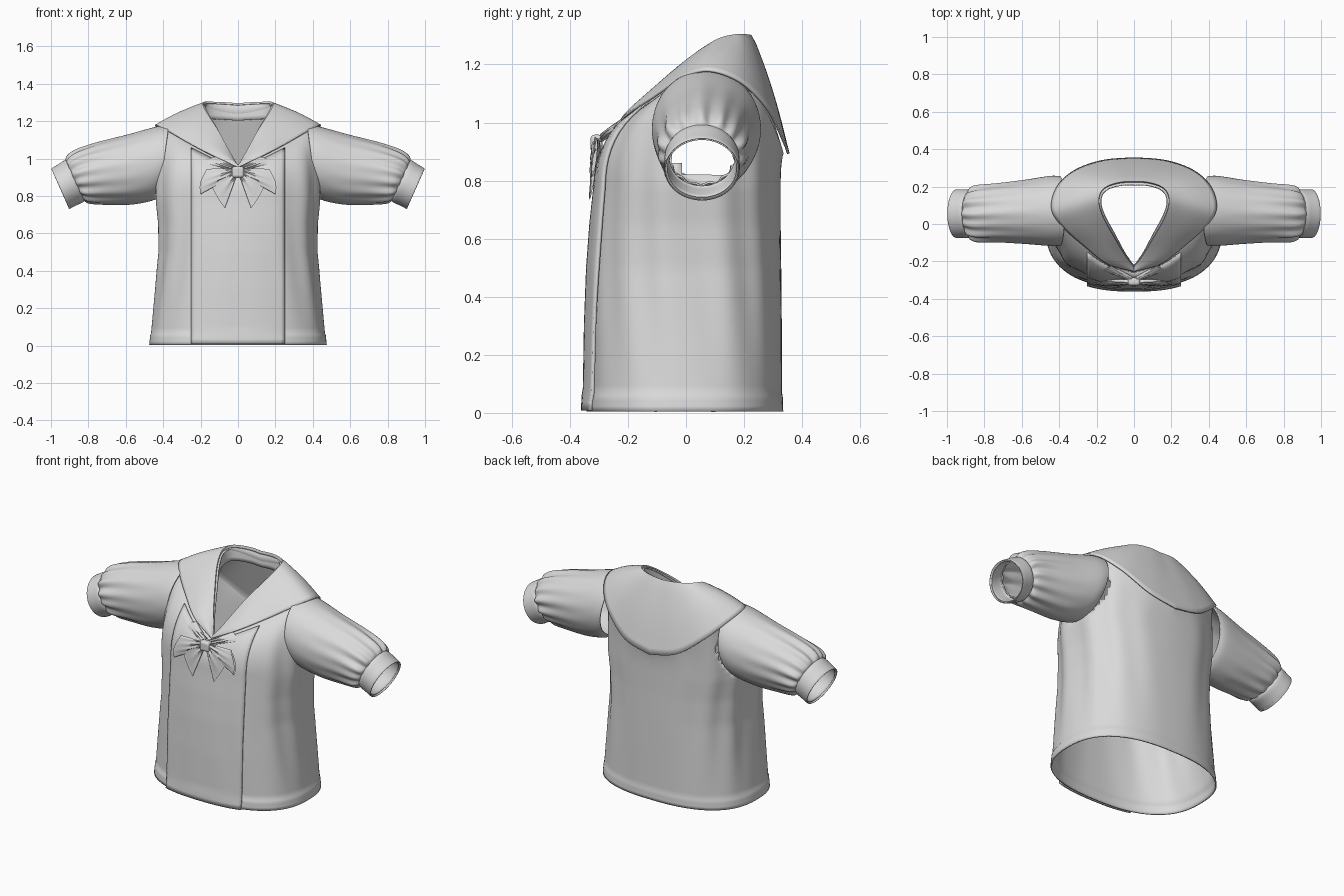
import bpy, bmesh, math
from mathutils import Vector
from mathutils.bvhtree import BVHTree

if "Cube" in bpy.data.objects:
    bpy.data.objects.remove(bpy.data.objects["Cube"])

cloth = bpy.data.materials.new("grey cloth")
cloth.diffuse_color = (0.7, 0.7, 0.7, 1)
cloth.use_nodes = True
cloth.node_tree.nodes["Principled BSDF"].inputs["Base Color"].default_value = cloth.diffuse_color


def make(name, rows, closed=False, thick=0.008, offset=-1, drop=None):
    """Skin a list of point rows, give it cloth thickness and smooth shading."""
    bm = bmesh.new()
    vs = [[bm.verts.new(p) for p in r] for r in rows]
    n = len(rows[0])
    for a, b in zip(vs, vs[1:]):
        for j in range(n if closed else n - 1):
            k = (j + 1) % n
            f = (a[j], a[k], b[k], b[j])
            c = sum((v.co for v in f), Vector()) / 4
            if not (drop and drop(c)):
                bm.faces.new(f)
    bmesh.ops.delete(bm, geom=[v for v in bm.verts if not v.link_faces], context='VERTS')
    bmesh.ops.recalc_face_normals(bm, faces=bm.faces[:])
    me = bpy.data.meshes.new(name)
    bm.to_mesh(me)
    bm.free()
    me.materials.append(cloth)
    ob = bpy.data.objects.new(name, me)
    bpy.context.collection.objects.link(ob)
    bpy.ops.object.select_all(action='DESELECT')
    bpy.context.view_layer.objects.active = ob
    ob.select_set(True)
    bpy.ops.object.shade_smooth_by_angle(angle=math.radians(45))
    if thick:
        m = ob.modifiers.new("thickness", 'SOLIDIFY')
        m.thickness, m.offset = thick, offset
    return ob


def spline(keys, t):
    """Smooth curve through keys, t in 0..1."""
    n = len(keys) - 1
    i = min(int(t * n), n - 1)
    f = t * n - i
    g = lambda k: Vector(keys[max(0, min(n, k))])
    a, b, c, d = g(i - 1), g(i), g(i + 1), g(i + 2)
    return 0.5 * (2 * b + (c - a) * f + (2 * a - 5 * b + 4 * c - d) * f ** 2
                  + (3 * b - a - 3 * c + d) * f ** 3)


# Collar outer edge and neck edge, front centre to back centre
EDGE = [(0, -.25, .95), (.14, -.21, 1.02), (.27, -.11, 1.09), (.38, -.01, 1.155), (.435, .08, 1.18),
        (.41, .19, 1.14), (.32, .28, 1.05), (.17, .335, .94), (0, .35, .90)]
NECK = [(0, -.235, .955), (.05, -.17, 1.04), (.11, -.07, 1.15), (.165, .03, 1.235), (.19, .11, 1.285),
        (.18, .17, 1.30), (.14, .205, 1.30), (.07, .225, 1.297), (0, .228, 1.292)]
# Body rings: half width, front y, back y, z
RINGS = [(.475, -.342, .335, .005), (.468, -.340, .333, .06), (.464, -.336, .331, .066),
         (.44, -.334, .33, .3), (.422, -.328, .328, .5), (.425, -.318, .326, .65), (.44, -.305, .326, .78)]
SEG = 144


def mirrored(fn):
    """Closed ring from a function on the right half."""
    out = []
    for i in range(SEG):
        t = 2 * i / SEG
        p = fn(t if t <= 1 else 2 - t)
        out.append(Vector((p.x if t <= 1 else -p.x, p.y, p.z)))
    return out


def outward(p):
    d = Vector((p.x, p.y - .05, 0))
    return d.normalized() if d.length > 1e-6 else d


def ring(r, t):
    a, f, b, z = r
    s, c = max(0, math.sin(math.pi * t)), math.cos(math.pi * t)
    mid, half = (f + b) / 2, (b - f) / 2
    p = Vector((a * s ** .8, mid - math.copysign(half * abs(c) ** .8, c), z))
    fold = .006 * math.sin(13 * math.pi * t + 3.5 * z) * s * min(1, z * 2.5)
    return p + outward(p) * fold


def under(keys, t):
    p = spline(keys, t)
    return p - outward(p) * .014 - Vector((0, 0, .006))


def chest(t, s):
    c, e = ring(RINGS[-1], t), under(EDGE, t)
    p = Vector((c.x, c.y, c.z + .75 * (e.z - c.z)))
    return c * (1 - s) ** 2 + p * 2 * s * (1 - s) + e * s * s


# Body: skirted tube, chest and yoke, with open armholes
keys = [Vector(r) for r in RINGS]
rows = []
for r0, r1, n in zip(RINGS, RINGS[1:], (3, 1, 8, 7, 6, 5)):
    for k in range(n):
        q = Vector(r0).lerp(Vector(r1), k / n)
        rows.append(mirrored(lambda t: ring(q, t)))
for k in range(15):
    rows.append(mirrored(lambda t: chest(t, k / 14)))
for k in range(1, 9):
    rows.append(mirrored(lambda t: under(EDGE, t).lerp(under(NECK, t), k / 8)))
armhole = lambda c: abs(c.x) > .34 and ((c.y - .07) / .155) ** 2 + ((c.z - .975) / .165) ** 2 < 1
make("body", rows, True, drop=armhole)
flat = [p for r in rows for p in r]
quads = [(i * SEG + j, i * SEG + (j + 1) % SEG, (i + 1) * SEG + (j + 1) % SEG, (i + 1) * SEG + j)
         for i in range(len(rows) - 1) for j in range(SEG)]
tree = BVHTree.FromPolygons(flat, quads)


def front_y(x, z):
    hit = tree.ray_cast(Vector((x, -2, z)), Vector((0, 1, 0)))[0]
    return hit.y if hit else -.3


# Front panel laid over the body
rows = []
for i in range(37):
    row = []
    for j in range(25):
        x = -.25 + .5 * j / 24
        z = .008 + (.922 + .5 * abs(x)) * i / 36
        row.append(Vector((x, front_y(x, z) - .008 - .007 * (1 - i / 36), z)))
    rows.append(row)
make("front_panel", rows, thick=.01, offset=0)


# Wide collar and the stand inside the neck
def collar(t, s):
    n, e = spline(NECK, t), spline(EDGE, t)
    p = n.lerp(e, s)
    return p + (outward(p) * .5 + Vector((0, 0, .6))) * .014 * math.sin(math.pi * min(s, 1))


def stand(t, s):
    n = spline(NECK, t)
    w = max(0, min(1, t / .45))
    return n - outward(n) * .006 * w * s - Vector((0, 0, .085 * s * w + .004 * s))


rows = [mirrored(lambda t: stand(t, 1 - k / 4)) for k in range(4)]
rows += [mirrored(lambda t: collar(t, k / 12 * 1.02)) for k in range(13)]
make("collar", rows, True, thick=.009, offset=0)

# Puffed sleeves and cuffs: top x, top z, bottom x, bottom z, y centre, y radius, gather
SLEEVE = [(.37, 1.18, .42, .80, .07, .185, 0), (.44, 1.17, .46, .775, .07, .187, 0),
          (.60, 1.125, .57, .755, .065, .172, .006), (.75, 1.085, .70, .755, .06, .158, .018),
          (.86, 1.045, .79, .762, .055, .15, .04), (.91, 1.01, .82, .775, .055, .135, .055),
          (.922, .982, .832, .785, .055, .115, .03)]
CUFF = [(.913, .985, .822, .778, .055, .118, 0), (.925, .992, .83, .766, .055, .128, 0),
        (.96, .97, .865, .75, .055, .13, 0), (.994, .95, .9, .732, .055, .13, 0),
        (.998, .944, .904, .735, .055, .125, 0)]


def tube(table, steps, side):
    rows = []
    for i in range(steps + 1):
        def mix(k):
            return spline([(r[k], 0, 0) for r in table], i / steps).x
        tx, tz, bx, bz, yc, yr, g = (mix(k) for k in range(7))
        row = []
        for j in range(112):
            a = 2 * math.pi * j / 112
            m = 1 + g * (math.cos(14 * a) + .5 * math.cos(9 * a + 1))
            c, s = math.cos(a) * m, math.sin(a) * m
            row.append(Vector((side * ((tx + bx) / 2 + c * (tx - bx) / 2), yc + yr * s,
                               (tz + bz) / 2 + c * (tz - bz) / 2)))
        rows.append(row)
    return rows


for side, tag in ((1, "left"), (-1, "right")):
    make(tag + "_sleeve", tube(SLEEVE, 36, side), True)
    make(tag + "_cuff", tube(CUFF, 10, side), True, thick=.012)


# Bow: padded lobes pinched at the knot, each front and back joined as one tube
def lobe(name, side, a, b, c, d, puff):
    """a,b are the knot end and c,d the outer end of the two long edges."""
    a, b, c, d = map(Vector, (a, b, c, d))
    rows = []
    for i in range(15):
        u = i / 14
        p, q = a.lerp(c, u ** .85), b.lerp(d, u ** .85)
        row = []
        for j in range(32):
            ang = 2 * math.pi * j / 32
            v = .5 - .5 * math.cos(ang)
            pt = p.lerp(q, v)
            th = puff * (.5 + .5 * math.sin(math.pi * min(u * 1.1, 1)))
            pt.y -= th * math.sin(ang) + .005 * math.cos(6 * math.pi * v) * (1 - u)
            pt += (c + d - a - b) * .05 * math.sin(math.pi * v) * u
            row.append(Vector((side * pt.x, pt.y, pt.z)))
        rows.append(row)
    make(name, rows, True, thick=0)


for side, tag in ((1, "left"), (-1, "right")):
    lobe(tag + "_bow_tail", side, (.015, -.308, .95), (.008, -.308, .905),
         (.17, -.305, .945), (.07, -.332, .735), .013)
    lobe(tag + "_bow_wing", side, (.015, -.308, .95), (.015, -.308, .91),
         (.17, -.308, .94), (.20, -.325, .81), .014)
    lobe(tag + "_scarf_band", side, (.01, -.29, .96), (.015, -.295, .93),
         (.12, -.225, 1.01), (.165, -.25, .975), .012)

# Knot: rounded block
bpy.ops.mesh.primitive_cube_add(size=1, location=(0, -.308, .928))
knot = bpy.context.object
knot.name = "bow_knot"
knot.scale = (.064, .042, .06)
bpy.ops.object.transform_apply(location=False, rotation=False, scale=True)
knot.data.materials.append(cloth)
bv = knot.modifiers.new("round", 'BEVEL')
bv.width, bv.segments = .014, 4
bpy.ops.object.shade_smooth_by_angle(angle=math.radians(60))
